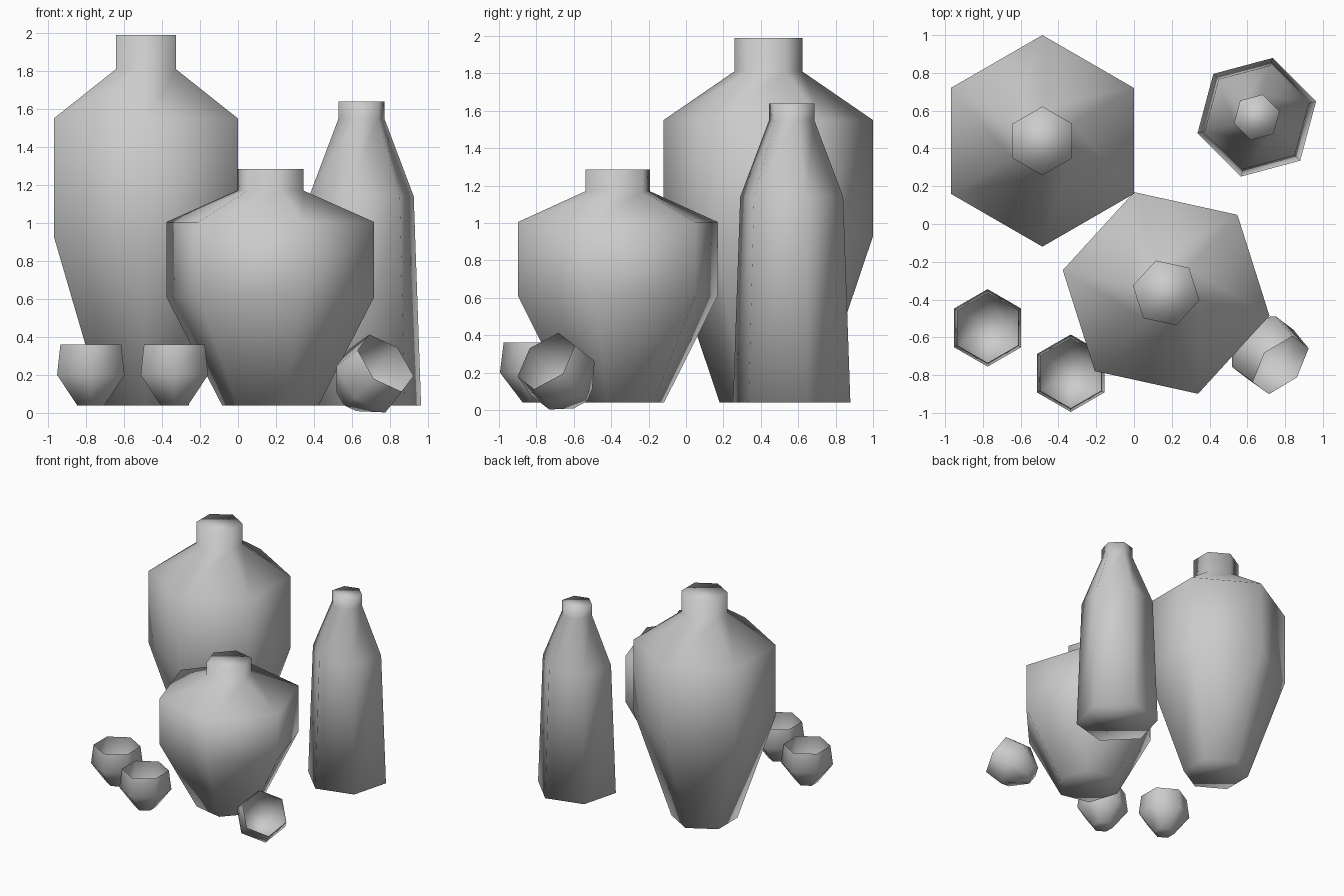
import bpy, bmesh
from math import cos, sin, pi, radians
from mathutils import Matrix, Vector

if "Cube" in bpy.data.objects:
    bpy.data.objects.remove(bpy.data.objects["Cube"])


def vessel(name, profile, matrix, angle=90, open_top=False):
    """Six-sided lathe of (radius, height) rings, capped below and optionally above."""
    bm = bmesh.new()
    a0 = radians(angle)
    rings = [[bm.verts.new((r * cos(a0 + i * pi / 3), r * sin(a0 + i * pi / 3), z))
              for i in range(6)] for r, z in profile]
    for lo, hi in zip(rings, rings[1:]):
        for i in range(6):
            j = (i + 1) % 6
            bm.faces.new((lo[i], lo[j], hi[j], hi[i]))
    bm.faces.new(rings[0][::-1])
    if not open_top:
        bm.faces.new(rings[-1])
    for f in bm.faces:
        f.smooth = True
    mesh = bpy.data.meshes.new(name)
    bm.to_mesh(mesh)
    bm.free()
    ob = bpy.data.objects.new(name, mesh)
    ob.matrix_world = matrix
    bpy.context.collection.objects.link(ob)
    return ob


def at(x, y, z=0.04):
    return Matrix.Translation((x, y, z))


# Capped storage jars and bottle
vessel("tall_jar", [(0.26, 0), (0.56, 0.89), (0.56, 1.51), (0.182, 1.77), (0.182, 1.95)],
       at(-0.485, 0.44))
vessel("short_jar", [(0.26, 0), (0.56, 0.57), (0.56, 0.965), (0.18, 1.13), (0.18, 1.245)],
       at(0.17, -0.365), 107.6)
vessel("bottle", [(0.325, 0), (0.285, 1.1), (0.125, 1.51), (0.125, 1.6)],
       at(0.65, 0.565), 75)

# Open cups: two upright, one lying tilted
cup = [(0.083, 0), (0.205, 0.16), (0.185, 0.32)]
vessel("left_cup", cup, at(-0.775, -0.55), open_top=True)
vessel("middle_cup", cup, at(-0.335, -0.79), open_top=True)

axis = Vector((0.6, -0.555, 0.58)).normalized()
side = Vector((0.06, 0.15, 0.08))
side = (side - axis * side.dot(axis)).normalized()
tilt = Matrix((side, axis.cross(side), axis)).transposed().to_4x4()
base = Vector((0.777, -0.747, 0.262)) - axis * 0.32
vessel("fallen_cup", cup, Matrix.Translation(base) @ tilt, 0, open_top=True)
